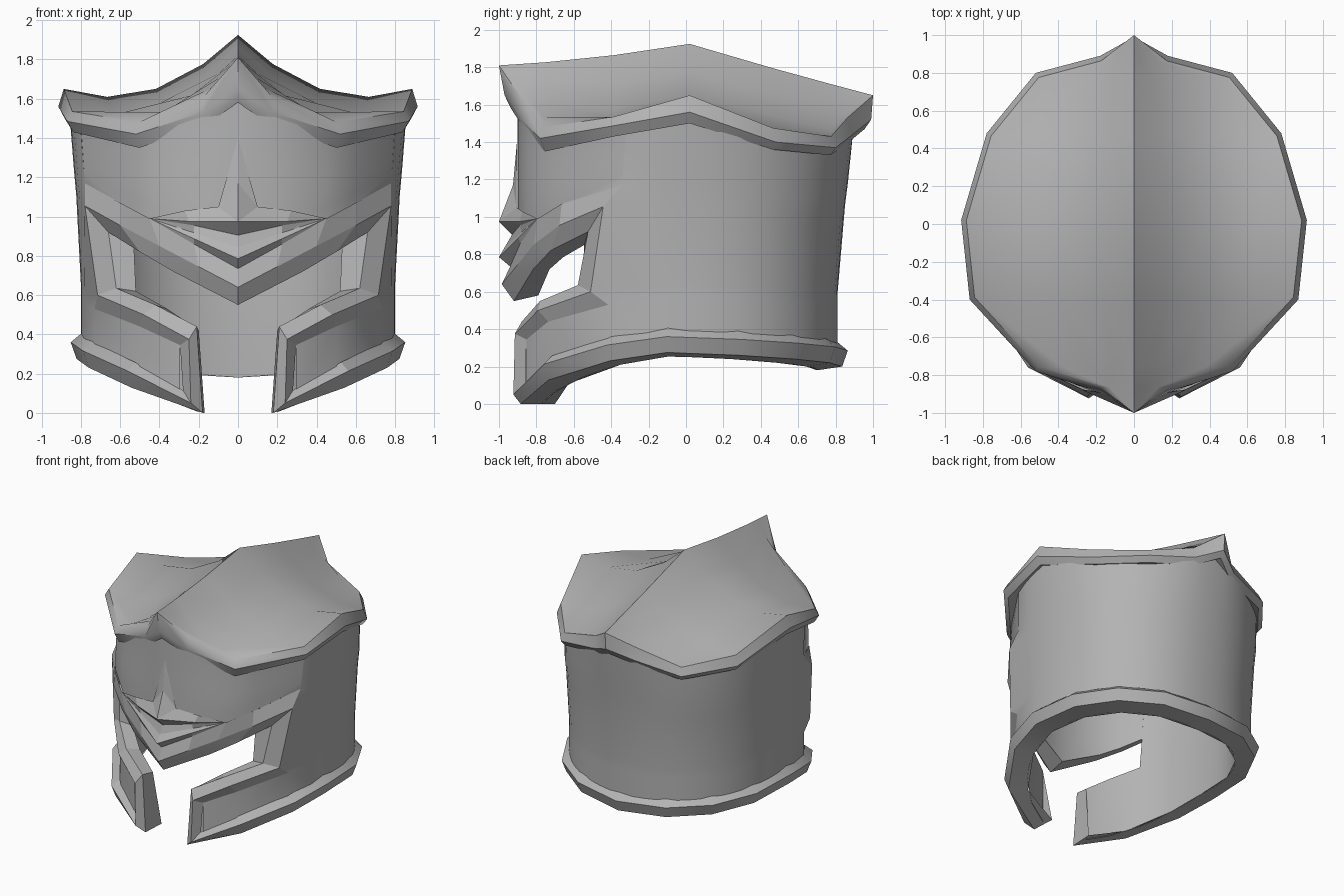
import bpy, bmesh
from math import sin, cos, asin, atan2, radians, degrees

cube = bpy.data.objects.get("Cube")
if cube:
    bpy.data.objects.remove(cube, do_unlink=True)

steel = bpy.data.materials.new("grey steel")
steel.use_nodes = True
GREY = (0.45, 0.45, 0.45, 1)
steel.diffuse_color = GREY
steel.node_tree.nodes["Principled BSDF"].inputs["Base Color"].default_value = GREY


def clamp(v):
    return max(0, min(1, v))


def lerp(a, b, t):
    return a + (b - a) * t


def midpoint(p, q):
    return tuple(lerp(a, b, .5) for a, b in zip(p, q))


def interp(table, a):
    """Piecewise linear lookup in a list of (key, value)."""
    for (a0, v0), (a1, v1) in zip(table, table[1:]):
        if a <= a1:
            return lerp(v0, v1, clamp((a - a0) / (a1 - a0)))
    return table[-1][1]


def radius_x(z):
    return 0.80 + 0.06 * clamp((z - 0.85) / 0.65)


def squareness(z):
    """1 is an ellipse, more is boxier; the wall rounds out toward the top."""
    return 1.1 - 0.1 * clamp((z - 1.1) / 0.3)


def around(a, z, o=0):
    """Point on the rounded wall at angle a from the front, offset o outward."""
    s, c = sin(radians(a)), cos(radians(a))
    depth = 0.90 if c > 0 else 0.81 + 0.09 * clamp((z - 0.75) / 0.7)
    power = 1 / squareness(z)
    y = (depth + o) * abs(c) ** power
    return ((radius_x(z) + o) * max(s, 0) ** power, -y if c > 0 else y, z)


def angle_of(x, z, o=0):
    return degrees(asin(min(1, x / (radius_x(z) + o)) ** squareness(z)))


def front(x, z, o=0):
    return around(angle_of(x, z, o), z, o)


def fronts(points):
    return [front(*p) for p in points]


def build(name, sheets, angle=30, flip=False):
    """Skin rows of points into quads, mirror them in x and weld."""
    bm = bmesh.new()
    for rows in sheets:
        for side in (1, -1):
            grid = [[bm.verts.new((x * side, y, z)) for x, y, z in r] for r in rows]
            for r, s in zip(grid, grid[1:]):
                for i in range(len(r) - 1):
                    bm.faces.new((r[i], r[i + 1], s[i + 1], s[i]))
    bmesh.ops.remove_doubles(bm, verts=bm.verts, dist=0.0005)
    bmesh.ops.dissolve_degenerate(bm, edges=bm.edges, dist=0.0005)
    bmesh.ops.recalc_face_normals(bm, faces=bm.faces)
    if flip:
        bmesh.ops.reverse_faces(bm, faces=bm.faces)
    me = bpy.data.meshes.new(name)
    bm.to_mesh(me)
    bm.free()
    me.materials.append(steel)
    ob = bpy.data.objects.new(name, me)
    bpy.context.collection.objects.link(ob)
    bpy.ops.object.select_all(action='DESELECT')
    ob.select_set(True)
    bpy.context.view_layer.objects.active = ob
    bpy.ops.object.shade_smooth_by_angle(angle=radians(angle))


# Cap: x, y, then heights of the upper, outer and under edge of its rim
RIM = [(0, -.97, 1.81, 1.65, 1.58), (.18, -.89, 1.61, 1.53, 1.46),
       (.52, -.78, 1.48, 1.42, 1.35), (.87, -.40, 1.535, 1.485, 1.43),
       (.915, .02, 1.65, 1.56, 1.50), (.78, .48, 1.475, 1.40, 1.36),
       (.52, .80, 1.43, 1.37, 1.33), (.18, .89, 1.53, 1.44, 1.39),
       (0, .99, 1.65, 1.52, 1.47)]
RIDGE = [(-1, 1.81), (-.55, 1.84), (.02, 1.925), (.55, 1.77), (1, 1.65)]
upper, outer, under, tucked, cap_rows, rim_under = [], [], [], [], [], []
for x, y, zt, zo, zu in RIM:
    k = 0.97 if x else 1 / abs(y)
    ux, uy = x * k, y * k
    upper.append((ux, uy, zt))
    outer.append((x, y, zo))
    under.append((x * .965, y * .965, zu))
    tucked.append((x * .88, y * .88, zu + .02))
    zr = interp(RIDGE, uy)
    cap_rows.append([(ux * t, uy, lerp(zr, zt, t) - .74 * ux * ux * t * (1 - t))
                     for t in (0, .2, .47, .75, 1)])
    rim_under.append((degrees(atan2(x / .86, -y / .9)), zu))
build("cap", [cap_rows, [upper, outer, under, tucked]], 42)

# Height of the bottom edge by angle, on the outside and on the inside
RING = [(18.4, .115), (39, .258), (66, .36), (85, .405), (108, .39),
        (132, .37), (156, .35), (180, .33)]
HEM = [(a, z - .01) for a, z in RING]
INNER_HEM = [(14, 0)] + [(a, z - .15) for a, z in RING[1:]]


def top_z(a):
    return interp(rim_under, a) + .05


def shell(v_line, side, cheek, o, hem):
    """Wall sheets: above the visor, round the side and back, and the cheek."""
    brow = []
    for x, z, off in v_line:
        a = angle_of(x, z, off)
        brow.append([around(a, lerp(z, top_z(a), t / 6), lerp(off, o, t / 6))
                     for t in range(7)])
    ctrl = [(angle_of(*p), p[1], p[2]) for p in side]
    a0, a1 = ctrl[0][0], ctrl[-1][0]
    ctrl = [(a0, top_z(a0), o)] + ctrl + [(a1, interp(hem, a1), o)]
    hi, lo = ctrl[0][1], ctrl[-1][1]
    rows = [[around(*c) for c in ctrl]]
    start = max(c[0] for c in ctrl) + 3
    for a in range(54, 181, 6):
        if a > start:
            b = interp(hem, a)
            rows.append([around(a, lerp(b, top_z(a), (c[1] - lo) / (hi - lo)), o)
                         for c in ctrl])
    low = []
    for x, z, off in cheek:
        a = angle_of(x, z, off)
        low.append(around(a, interp(hem, a), o))
    return [brow, rows, [fronts(cheek), low]]


# Outer wall
build("helmet_wall", shell(
    [(x, .735 + .5577 * x, 0) for x in (0, .1, .2, .3, .45, .6, .78)],
    [(.78, 1.17, 0), (.78, 1.055, .04), (.715, .6, .025), (.73, .53, 0)],
    [(.73, .53, 0), (.5, .44, 0), (.295, .345, 0)], 0, HEM), 40)

# Inner wall
IN = -.11
build("inner_lining", shell(
    [(0, .58, IN), (.15, .65, IN), (.3, .72, IN), (.42, .785, IN), (.53, .85, IN)],
    [(.53, .85, IN), (.52, .62, IN)],
    [(.52, .62, IN), (.36, .53, IN), (.2, .42, IN)], IN, INNER_HEM), 40, flip=True)

# Trim around the visor opening: outer crest, lip and inner edge
crest = fronts([(0, .64, .085), (.4, .85, .01), (.6, .955, .02), (.78, 1.055, .04),
                (.715, .6, .025), (.48, .5, .03), (.25, .375, .045), (.24, .05, .05)])
lip = fronts([(0, .55, .02), (.33, .72, -.02), (.5, .82, -.01), (.66, .92, -.02),
              (.62, .635, -.02), (.42, .55, -.01), (.21, .44, .0), (.18, 0, 0)])
inner = fronts([(0, .58, IN), (.3, .72, IN), (.42, .785, IN), (.53, .85, IN),
                (.52, .62, IN), (.36, .53, IN), (.2, .42, IN), (.17, 0, -.18)])
cheek_edge = fronts([(.73, .53, 0), (.5, .44, 0), (.295, .345, 0), (.28, .115, 0)])
build("visor_trim", [[crest, lip, inner], [cheek_edge, crest[4:]]], 15)

# V band over the visor
corner = front(.45, .99, .012)
groove = fronts([(0, .735, .04), (.225, .86, .01)]) + [corner]
band_end = fronts([(.6, 1.07, .006), (.78, 1.17, 0)])
band_low = [crest[0], midpoint(crest[0], crest[1])] + crest[1:4]
build("brow_band", [[groove + band_end, band_low]], 15)

# Narrow V bar between the band and the brow crest
bar_low, bar_top = (0, -1, .785), (0, -.965, .845)
hollow = fronts([(0, .905, .03), (.225, .955, .012)]) + [corner]
build("brow_bar", [[hollow, [bar_top, midpoint(bar_top, corner), corner],
                    [bar_low, midpoint(bar_low, corner), corner], groove]], 10)

# Nose guard with its spike and brow crest
peak = (0, -1, .975)
spike = front(0, 1.40, .004)
spike_mid = (0, -.925, 1.17)
foot = front(.1, 1.05, .01)
foot_mid = front(.27, 1.03, .012)
crest_mid = (.25, -.89, .975)
build("nose_guard", [[[spike, spike_mid, peak], [spike, foot, foot]],
                     [[foot, foot_mid, corner], [peak, crest_mid, corner]],
                     [[peak, crest_mid, corner], hollow]], 10)

# Trim along the bottom edge
ring = RING[1:]
build("bottom_trim", [[
    [cheek_edge[-1]] + [around(a, z) for a, z in ring],
    [crest[-1]] + [around(a, z - .045, .055) for a, z in ring],
    [lip[-1]] + [around(a, z - .13, .025) for a, z in ring],
    [inner[-1]] + [around(a, z - .15, IN) for a, z in ring]]], 25)
